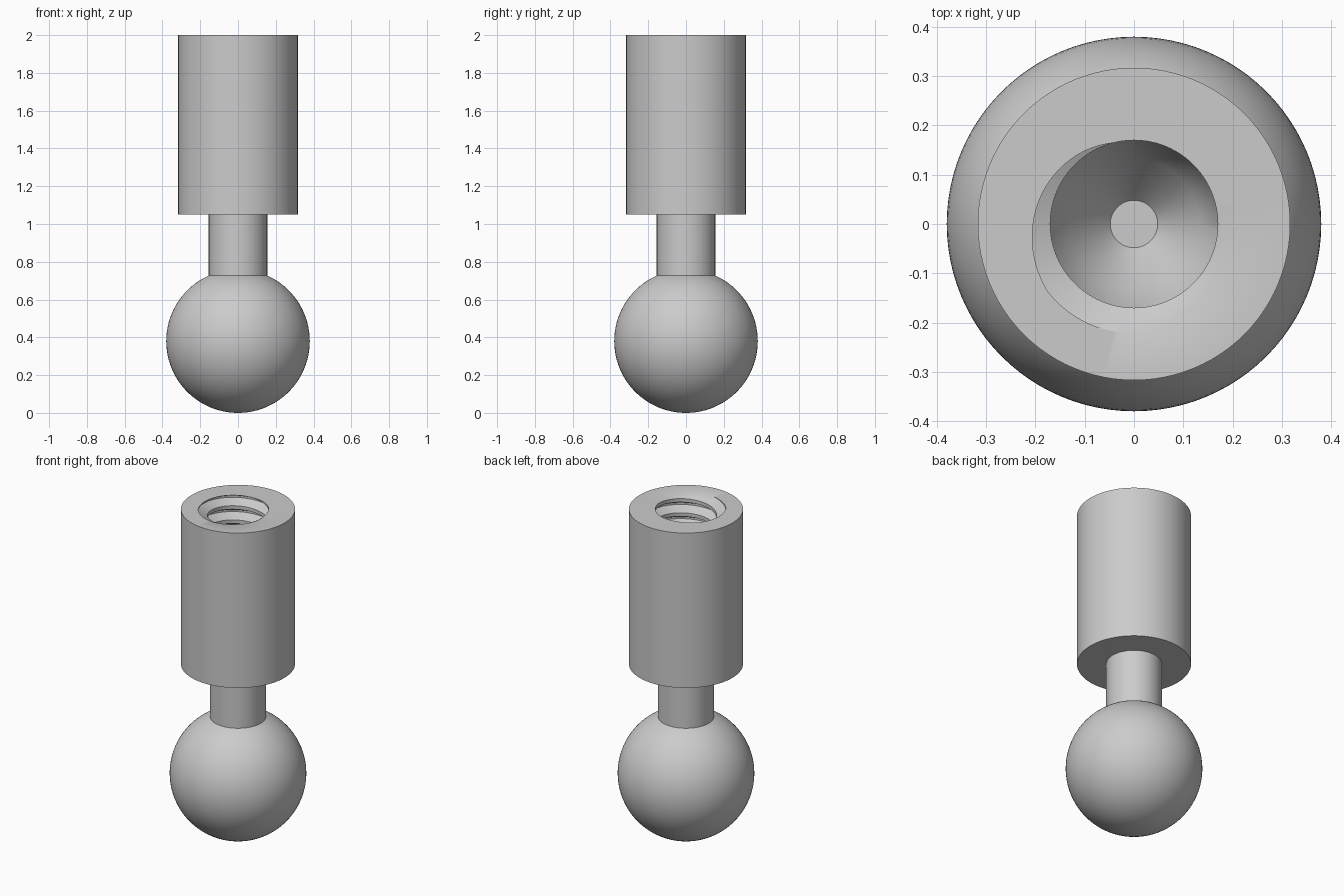
import bpy, bmesh, math

cube = bpy.data.objects.get("Cube")
if cube:
    bpy.data.objects.remove(cube, do_unlink=True)

SEGMENTS = 96
TAU = 2 * math.pi

grey = bpy.data.materials.new("plain grey")
grey.use_nodes = True
COLOUR = (0.6, 0.6, 0.6, 1)
grey.diffuse_color = COLOUR
grey.node_tree.nodes["Principled BSDF"].inputs["Base Color"].default_value = COLOUR


def lathe(name, column):
    """Sweep a profile round z; column(angle) gives its (radius, z) points."""
    bm = bmesh.new()
    grid = []
    for i in range(SEGMENTS + 1):
        a = TAU * i / SEGMENTS
        grid.append([bm.verts.new((r * math.cos(a), r * math.sin(a), z))
                     for r, z in column(a)])
    for left, right in zip(grid, grid[1:]):
        for j in range(len(left) - 1):
            bm.faces.new((left[j], right[j], right[j + 1], left[j + 1]))
    bmesh.ops.remove_doubles(bm, verts=bm.verts, dist=1e-5)
    mesh = bpy.data.meshes.new(name)
    bm.to_mesh(mesh)
    bm.free()
    mesh.materials.append(grey)
    obj = bpy.data.objects.new(name, mesh)
    bpy.context.collection.objects.link(obj)
    bpy.ops.object.select_all(action='DESELECT')
    obj.select_set(True)
    bpy.context.view_layer.objects.active = obj
    bpy.ops.object.shade_smooth_by_angle(angle=math.radians(30))
    return obj


# Ball, cut off where it meets the neck
BALL, NECK = 0.38, 0.155
top_angle = math.pi - math.asin(NECK / BALL)
arc = [top_angle * k / 40 for k in range(41)]
ball_profile = [(BALL * math.sin(t), BALL - BALL * math.cos(t)) for t in arc]
lathe("ball", lambda a: ball_profile)

# Neck
SLEEVE_BASE = 1.05
lathe("neck", lambda a: [(NECK, ball_profile[-1][1]), (NECK, SLEEVE_BASE)])

# Sleeve with a right-hand internal thread
SLEEVE, TOP = 0.317, 2.0
CREST, ROOT, PITCH = 0.17, 0.222, 0.087
THREAD_END = 1.3
ROOT_ANGLE = math.radians(240)
ROOT_HALF, CREST_START = 1 / 16, 3 / 8
CORNERS = (CREST_START, ROOT_HALF, -ROOT_HALF, -CREST_START)
TURNS = int((TOP - THREAD_END) / PITCH) + 3


def thread_radius(z, a):
    u = (z - TOP) / PITCH - (a - ROOT_ANGLE) / TAU
    d = abs(u - round(u))
    t = (d - ROOT_HALF) / (CREST_START - ROOT_HALF)
    return ROOT + (CREST - ROOT) * min(1, max(0, t))


def sleeve_column(a):
    points = [(NECK, SLEEVE_BASE), (SLEEVE, SLEEVE_BASE), (SLEEVE, TOP)]
    for turn in range(2, -TURNS, -1):
        for corner in CORNERS:
            z = TOP + PITCH * (turn + corner + (a - ROOT_ANGLE) / TAU)
            z = min(TOP, max(THREAD_END, z))
            points.append((thread_radius(z, a), z))
    # Tapered blind end of the bore
    return points + [(CREST, THREAD_END), (0.133, 1.22), (0.048, 1.12), (0, 1.12)]


lathe("threaded_sleeve", sleeve_column)
